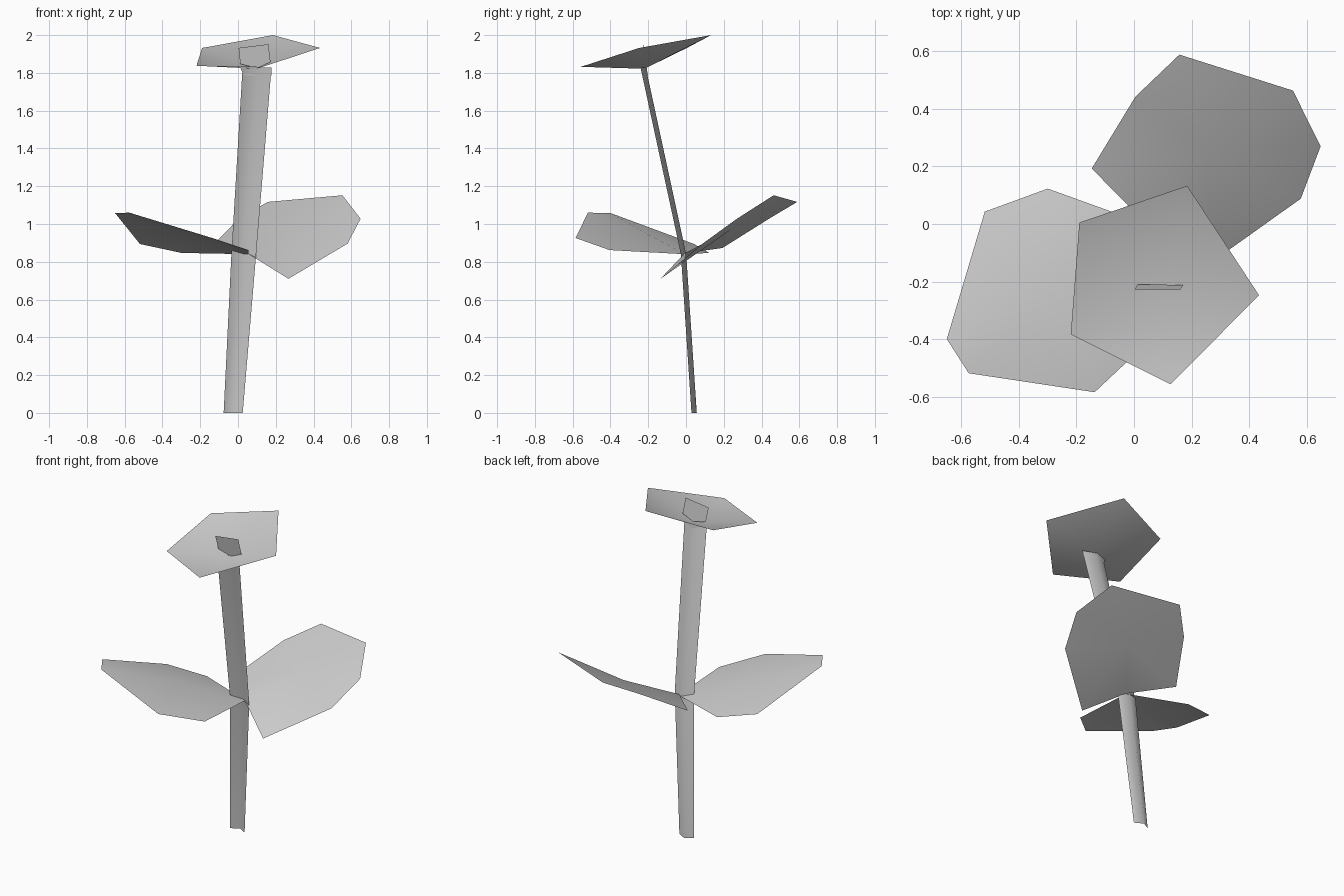
import bpy

cube = bpy.data.objects.get("Cube")
if cube:
    bpy.data.objects.remove(cube, do_unlink=True)

# One plain grey for the whole plant
grey = bpy.data.materials.new("plain_grey")
grey.use_nodes = True
colour = (0.6, 0.6, 0.6, 1)
grey.diffuse_color = colour
shader = grey.node_tree.nodes["Principled BSDF"]
shader.inputs["Base Color"].default_value = colour
shader.inputs["Roughness"].default_value = 0.9


def add_part(name, verts, faces, smooth=True):
    mesh = bpy.data.meshes.new(name)
    mesh.from_pydata(verts, [], faces)
    mesh.materials.append(grey)
    for face in mesh.polygons:
        face.use_smooth = smooth
    obj = bpy.data.objects.new(name, mesh)
    bpy.context.scene.collection.objects.link(obj)
    return obj


def add_fan(name, rim, centre):
    """Thin sheet: triangles from a centre point to each rim edge."""
    n = len(rim)
    faces = [(i, (i + 1) % n, n) for i in range(n)]
    return add_part(name, rim + [centre], faces)


def add_folded_strip(name, stations, fold):
    """Strip creased along its back; stations are left x, right x, front y, z."""
    verts, faces = [], []
    for x0, x1, y, z in stations:
        verts += [(x0, y, z), ((x0 + x1) / 2, y + fold, z), (x1, y, z)]
    for row in range(len(stations) - 1):
        for col in range(2):
            a = row * 3 + col
            faces.append((a, a + 1, a + 4, a + 3))
    return add_part(name, verts, faces)


# Stem, bent where the leaves start, and the small collar under the flower
add_folded_strip("stem", [
    (-0.076, 0.025, 0.029, 0.0),
    (-0.035, 0.096, -0.027, 0.84),
    (0.024, 0.177, -0.24, 1.825),
], 0.028)
add_folded_strip("flower_collar", [
    (0.03, 0.177, -0.232, 1.787),
    (0.012, 0.177, -0.238, 1.828),
], 0.03)

# Leaf rising to the back on +x
add_fan("back_leaf", [
    (0.05, -0.008, 0.845), (0.267, -0.135, 0.71), (0.58, 0.088, 0.896),
    (0.649, 0.27, 1.028), (0.553, 0.464, 1.152), (0.158, 0.589, 1.117),
    (0.005, 0.443, 1.03), (-0.147, 0.193, 0.873),
], (0.26, 0.24, 0.972))

# Leaf rising to the front on -x
add_fan("front_leaf", [
    (0.055, -0.005, 0.84), (-0.30, 0.123, 0.847), (-0.519, 0.043, 0.894),
    (-0.651, -0.40, 1.058), (-0.575, -0.519, 1.06),
    (-0.137, -0.585, 0.926), (0.055, -0.405, 0.862),
], (-0.26, -0.2, 0.945))

# Flower: shallow five-cornered cup, tipped to the front
add_fan("flower_cup", [
    (0.127, -0.557, 1.832), (0.435, -0.248, 1.932), (0.185, 0.133, 2.0),
    (-0.19, 0.005, 1.932), (-0.22, -0.384, 1.838),
], (0.1, -0.22, 1.822))

# Flower heart: small upright five-sided plate in the cup
add_part("flower_heart", [
    (0.1, -0.212, 1.826), (0.172, -0.212, 1.857), (0.161, -0.227, 1.952),
    (0.003, -0.227, 1.932), (0.012, -0.21, 1.847),
], [(0, 1, 2, 3, 4)], smooth=False)
